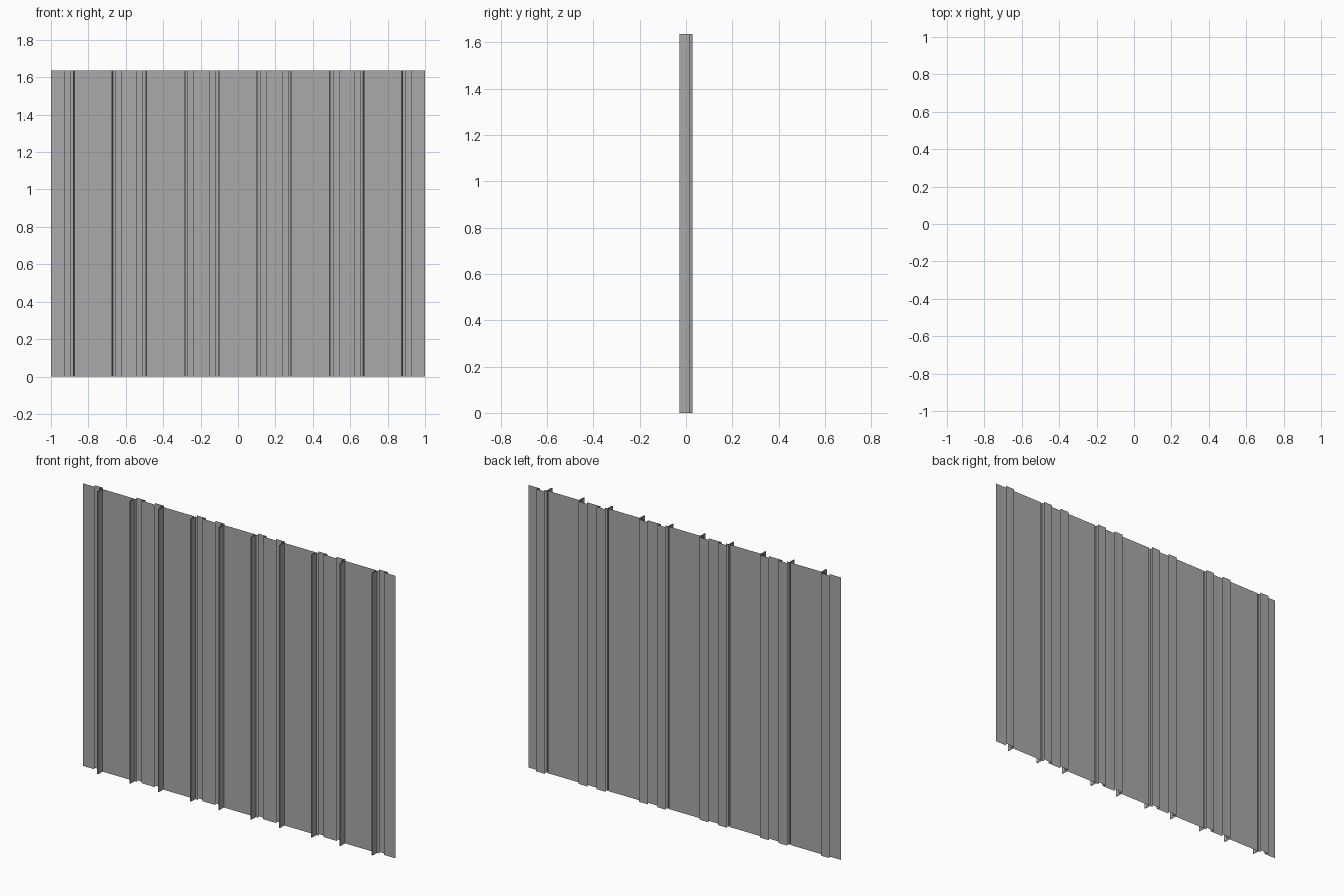
import bpy

cube = bpy.data.objects.get("Cube")
if cube:
    bpy.data.objects.remove(cube, do_unlink=True)

HEIGHT = 1.635
SHEET, CAP, FOLD = 0.012, 0.028, -0.028   # depths of the pan, rib cap and folded seam
PITCH = 0.388

steel = bpy.data.materials.new("grey_steel")
steel.use_nodes = True
colour = (0.4, 0.4, 0.4, 1.0)
steel.diffuse_color = colour
steel.node_tree.nodes["Principled BSDF"].inputs["Base Color"].default_value = colour

# Half of one rib module, measured outward from the middle of a pan:
# a narrow folded seam towards the front, then a dovetail rib towards the back
half = [
    (0.099, SHEET), (0.100, FOLD), (0.106, FOLD), (0.107, SHEET),
    (0.122, SHEET), (0.107, CAP), (0.164, CAP), (0.151, SHEET),
]

# Sheet profile across the whole width
profile = [(-1.0, SHEET)]
for i in range(-2, 3):
    centre = i * PITCH
    left = [(centre - d, y) for d, y in reversed(half)]
    right = [(centre + d, y) for d, y in half]
    profile += left + right
profile.append((1.0, SHEET))

# The outermost modules fold only once, on their inner sides of the end laps
n = len(profile)
verts = [(x, y, z) for z in (0.0, HEIGHT) for x, y in profile]
faces = [(i, i + 1, n + i + 1, n + i) for i in range(n - 1)]

mesh = bpy.data.meshes.new("corrugated_sheet")
mesh.from_pydata(verts, [], faces)
mesh.materials.append(steel)
mesh.update()
sheet = bpy.data.objects.new("corrugated_sheet", mesh)
bpy.context.collection.objects.link(sheet)
